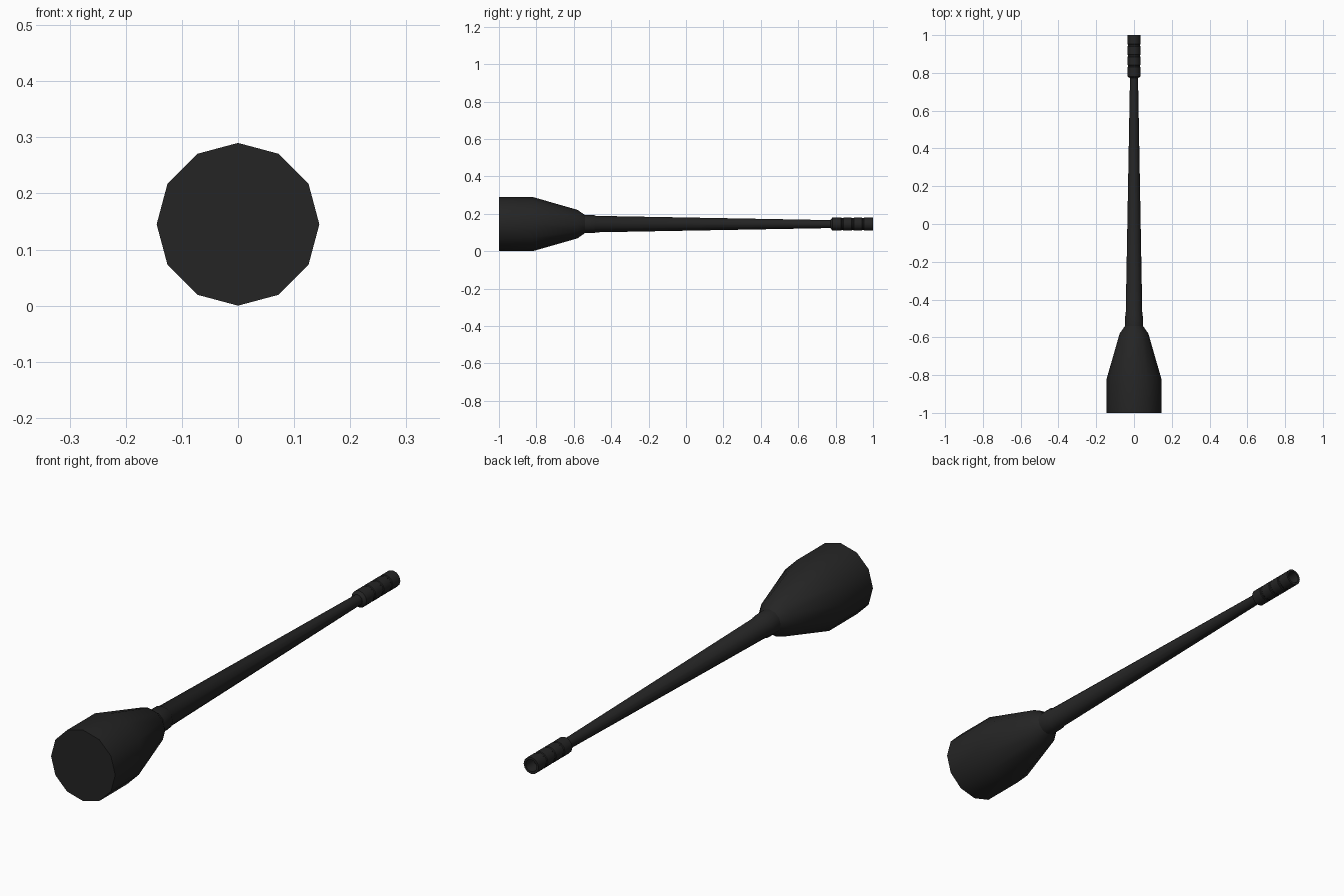
import bpy, bmesh, math

if "Cube" in bpy.data.objects:
    bpy.data.objects.remove(bpy.data.objects["Cube"])

ZC = 0.145   # height of the long axis

black = bpy.data.materials.new("black rubber")
black.diffuse_color = (0.018, 0.018, 0.018, 1)
black.use_nodes = True
black.node_tree.nodes["Principled BSDF"].inputs["Base Color"].default_value = black.diffuse_color


def lathe(name, profile, sides, cap_start=True, cap_end=True):
    """Spin (y, radius) points round the long axis."""
    bm = bmesh.new()
    rings = []
    for y, r in profile:
        rings.append([bm.verts.new((r * math.sin(2 * math.pi * i / sides), y,
                                    ZC + r * math.cos(2 * math.pi * i / sides)))
                      for i in range(sides)])
    for a, b in zip(rings, rings[1:]):
        for i in range(sides):
            j = (i + 1) % sides
            bm.faces.new((a[i], a[j], b[j], b[i]))
    if cap_start:
        bm.faces.new(rings[0])
    if cap_end:
        bm.faces.new(rings[-1])
    bmesh.ops.recalc_face_normals(bm, faces=bm.faces)
    me = bpy.data.meshes.new(name)
    bm.to_mesh(me)
    bm.free()
    ob = bpy.data.objects.new(name, me)
    bpy.context.collection.objects.link(ob)
    me.materials.append(black)
    bpy.ops.object.select_all(action='DESELECT')
    ob.select_set(True)
    bpy.context.view_layer.objects.active = ob
    bpy.ops.object.shade_smooth_by_angle(angle=math.radians(35))
    return ob


# Wide head, tapering to its neck
lathe("head", [(-1.0, 0.145), (-0.82, 0.145), (-0.58, 0.076), (-0.54, 0.048)], 12)

# Collar and long tapered shaft
lathe("shaft", [(-0.55, 0.049), (-0.49, 0.048), (-0.483, 0.044), (0.79, 0.021)], 12)

# Ringed end sleeve with shallow grooves and a hollow mouth
sleeve = [(0.772, 0.022), (0.782, 0.034)]
for y in (0.83, 0.885, 0.94):
    sleeve += [(y, 0.034), (y + 0.003, 0.0315), (y + 0.009, 0.0315), (y + 0.012, 0.034)]
sleeve += [(1.0, 0.034), (1.0, 0.025), (0.95, 0.023)]
lathe("end_sleeve", sleeve, 12)
